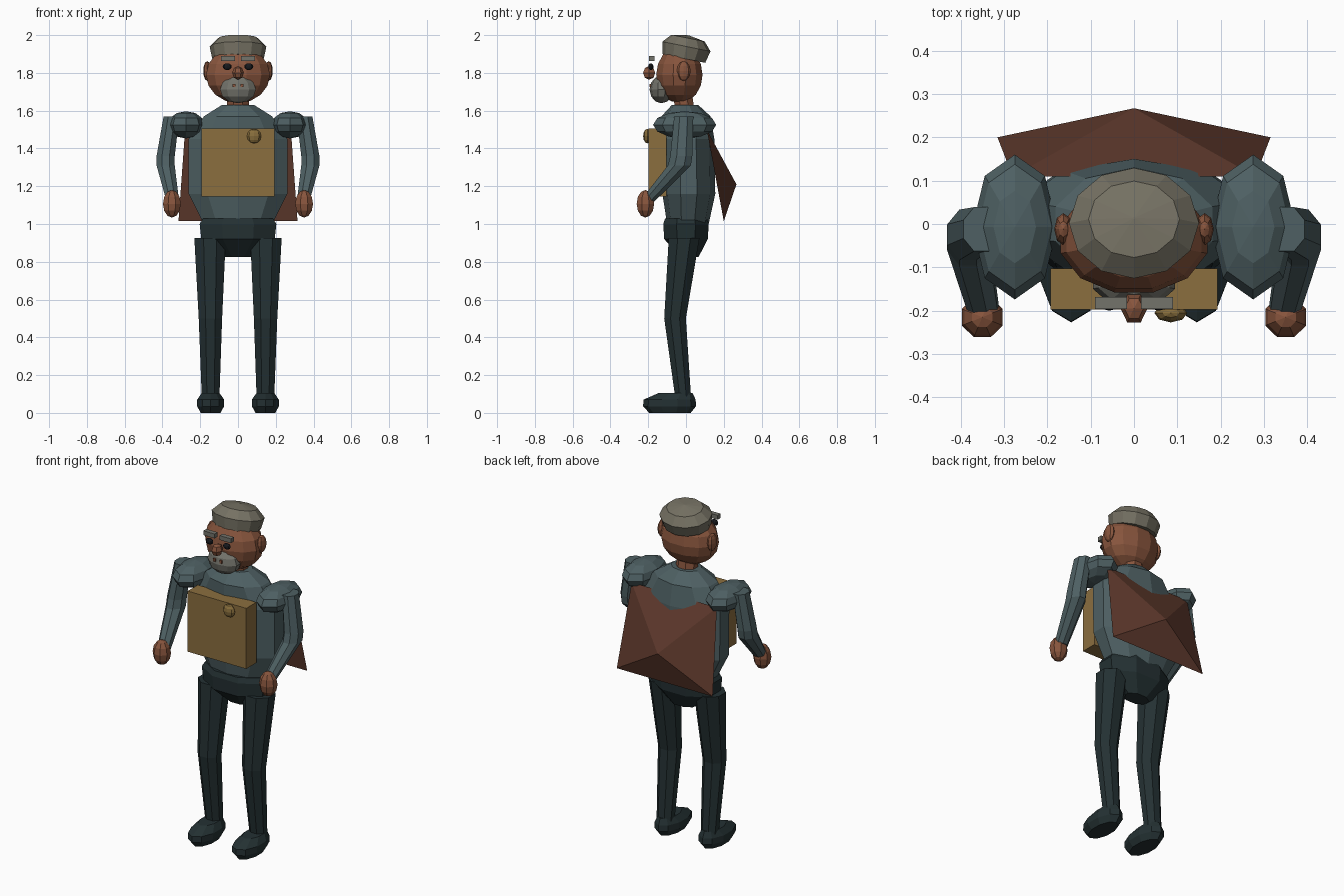
import bpy, bmesh, math
from mathutils import Matrix

if "Cube" in bpy.data.objects:
    bpy.data.objects.remove(bpy.data.objects["Cube"])


def srgb(*c):
    return [((v / 255 + 0.055) / 1.055) ** 2.4 if v > 10 else v / 3300 for v in c] + [1]


def material(name, *c):
    m = bpy.data.materials.new(name)
    m.diffuse_color = srgb(*c)
    m.use_nodes = True
    m.node_tree.nodes["Principled BSDF"].inputs["Base Color"].default_value = m.diffuse_color
    return m


SHIRT = material("slate shirt", 78, 96, 99)
DARK = material("dark trousers", 36, 49, 51)
SKIN = material("skin", 136, 85, 61)
CAPE = material("brown cloth", 96, 58, 45)
CAP = material("grey cap", 117, 113, 99)
HAIR = material("grey hair", 115, 115, 107)
TAN = material("tan panel", 139, 110, 63)
GOLD = material("gold badge", 136, 110, 60)
BLACK = material("black eye", 24, 26, 30)


def finish(name, bm, mat):
    bmesh.ops.recalc_face_normals(bm, faces=bm.faces)
    me = bpy.data.meshes.new(name)
    bm.to_mesh(me)
    bm.free()
    me.materials.append(mat)
    ob = bpy.data.objects.new(name, me)
    bpy.context.collection.objects.link(ob)
    return ob


def loft(name, rings, n, mat, turn=0.5):
    """Skin horizontal elliptical rings given as (x, y, z, rx, ry)."""
    bm = bmesh.new()
    loops = []
    for x, y, z, rx, ry in rings:
        angles = [2 * math.pi * (i + turn) / n for i in range(n)]
        loops.append([bm.verts.new((x + rx * math.cos(a), y + ry * math.sin(a), z)) for a in angles])
    for a, b in zip(loops, loops[1:]):
        for i in range(n):
            j = (i + 1) % n
            bm.faces.new((a[i], a[j], b[j], b[i]))
    bm.faces.new(loops[0])
    bm.faces.new(loops[-1])
    return finish(name, bm, mat)


def ball(name, loc, radii, mat, segs=8, rings=6, turn=0.0):
    bm = bmesh.new()
    bmesh.ops.create_uvsphere(bm, u_segments=segs, v_segments=rings, radius=1)
    bm.transform(Matrix.Translation(loc) @ Matrix.Diagonal((*radii, 1)) @ Matrix.Rotation(turn, 4, 'Z'))
    return finish(name, bm, mat)


def box(name, loc, size, mat):
    bm = bmesh.new()
    bmesh.ops.create_cube(bm, size=1)
    bm.transform(Matrix.Translation(loc) @ Matrix.Diagonal((*size, 1)))
    return finish(name, bm, mat)


# Trunk
loft("torso", [(0, 0.01, 1.0, 0.19, 0.11), (0, 0.015, 1.16, 0.275, 0.14),
               (0, 0.01, 1.45, 0.275, 0.14), (0, 0.0, 1.57, 0.19, 0.13),
               (0, -0.005, 1.63, 0.09, 0.07)], 10, SHIRT)
loft("hips", [(0, 0.02, 0.825, 0.08, 0.05), (0, 0.0, 0.92, 0.21, 0.125),
              (0, 0.0, 1.0, 0.22, 0.13), (0, 0.0, 1.03, 0.2, 0.12)], 8, DARK)
loft("neck", [(0, 0.0, 1.56, 0.065, 0.055), (0, -0.02, 1.7, 0.06, 0.055)], 8, SKIN)

# Head, cap and face
ball("head", (0, -0.035, 1.79), (0.175, 0.127, 0.15), SKIN, 12, 8, math.pi / 12)
cap = loft("cap", [(0, 0, -0.055, 0.137, 0.115), (0, 0, 0.01, 0.15, 0.13),
                   (0, 0, 0.055, 0.105, 0.09), (0, 0, 0.07, 0.003, 0.003)], 12, CAP, 0)
cap.data.transform(Matrix.Translation((0, 0, 1.93)) @ Matrix.Rotation(-0.2, 4, 'X'))
ball("beard", (0, -0.13, 1.712), (0.1, 0.063, 0.073), HAIR, 10, 6)
ball("nose", (0, -0.195, 1.80), (0.031, 0.037, 0.036), SKIN, 6, 4, math.pi / 6)

# Chest panel and badge
box("chest_panel", (0, -0.15, 1.325), (0.385, 0.095, 0.36), TAN)
ball("badge", (0.085, -0.205, 1.465), (0.038, 0.022, 0.038), GOLD)

# Back cloth: shallow pyramid
bm = bmesh.new()
rim = [bm.verts.new(p) for p in [(-0.28, 0.11, 1.5), (0.28, 0.11, 1.5),
                                 (0.315, 0.2, 1.015), (-0.315, 0.2, 1.015)]]
peak = bm.verts.new((0, 0.267, 1.21))
bm.faces.new(rim)
for i in range(4):
    bm.faces.new((rim[i], rim[(i + 1) % 4], peak))
finish("back_cloth", bm, CAPE)

# Paired parts
for side, s in (("left", 1), ("right", -1)):
    ball(side + "_ear", (s * 0.163, -0.012, 1.81), (0.021, 0.037, 0.052), SKIN)
    ball(side + "_eye", (s * 0.057, -0.186, 1.833), (0.024, 0.014, 0.018), BLACK)
    box(side + "_brow", (s * 0.053, -0.182, 1.877), (0.074, 0.028, 0.026), HAIR)
    box(side + "_mouth_mark", (s * 0.021, -0.19, 1.733), (0.014, 0.008, 0.018), SKIN)
    ball(side + "_shoulder", (s * 0.275, -0.007, 1.525), (0.098, 0.167, 0.072), SHIRT, 8, 6)
    loft(side + "_arm", [(s * 0.345, -0.205, 1.12, 0.036, 0.042), (s * 0.383, -0.035, 1.31, 0.052, 0.066),
                         (s * 0.383, -0.025, 1.36, 0.052, 0.063),
                         (s * 0.352, -0.012, 1.57, 0.045, 0.055)], 8, SHIRT)
    ball(side + "_hand", (s * 0.35, -0.215, 1.107), (0.051, 0.05, 0.073), SKIN, 8, 6, math.pi / 8)
    loft(side + "_leg", [(s * 0.145, -0.014, 0.07, 0.05, 0.045), (s * 0.146, -0.058, 0.5, 0.067, 0.062),
                         (s * 0.148, -0.01, 0.925, 0.09, 0.088)], 8, DARK)
    shoe = [(0.0, -0.085, 0.055, 0.11), (0.035, -0.087, 0.075, 0.14),
            (0.07, -0.087, 0.075, 0.138), (0.105, -0.055, 0.05, 0.09)]
    loft(side + "_shoe", [(s * 0.145, y, z, rx, ry) for z, y, rx, ry in shoe], 10, DARK)
